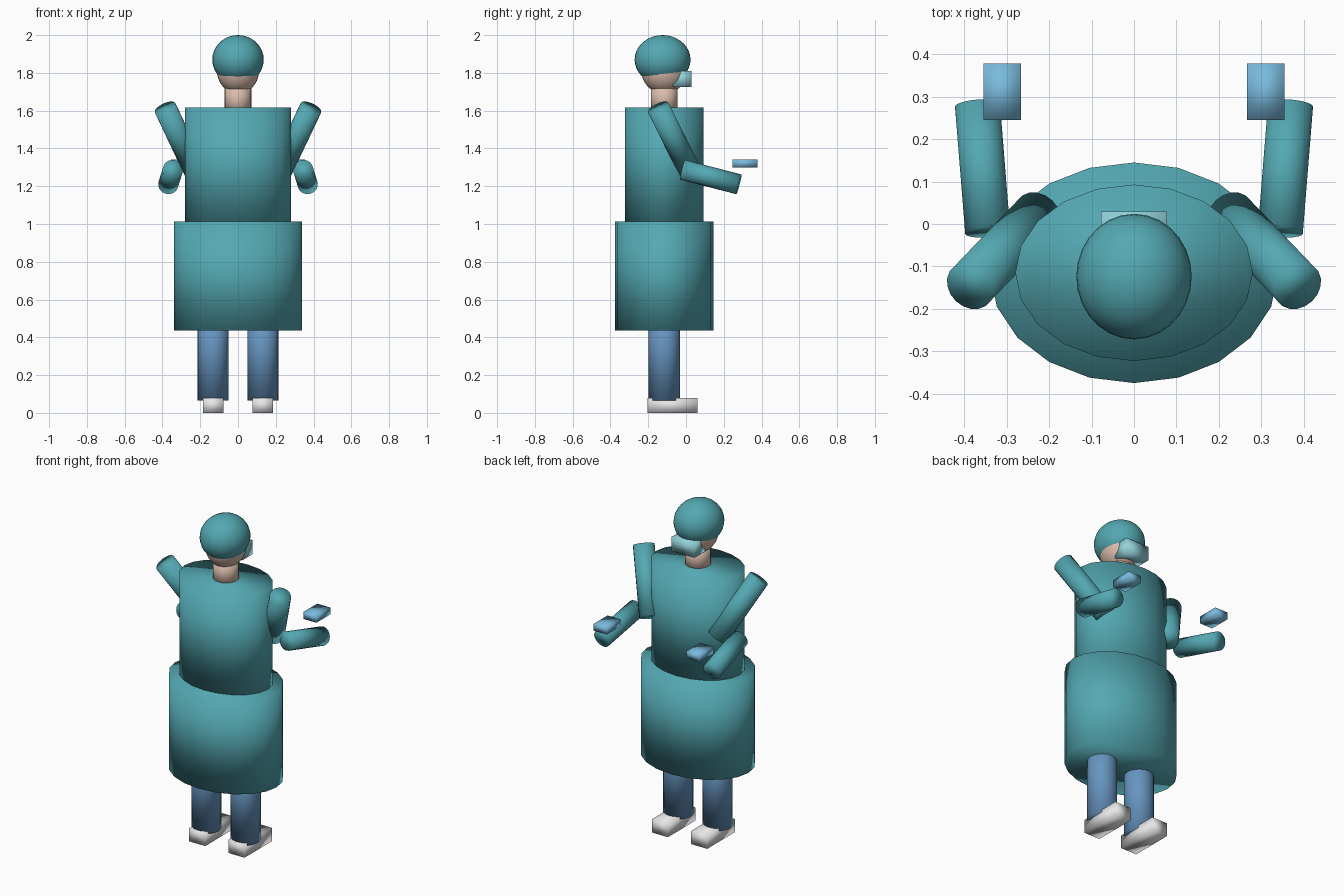
import bpy
import bmesh
from mathutils import Vector, Matrix

if "Cube" in bpy.data.objects:
    bpy.data.objects.remove(bpy.data.objects["Cube"])


def material(name, rgb):
    m = bpy.data.materials.new(name)
    m.diffuse_color = (*rgb, 1)
    m.use_nodes = True
    m.node_tree.nodes["Principled BSDF"].inputs["Base Color"].default_value = m.diffuse_color
    return m


TEAL = material("teal cloth", (0.088, 0.39, 0.445))
SKIN = material("skin", (0.70, 0.50, 0.41))
MASK = material("pale blue mask", (0.29, 0.64, 0.70))
GLOVE = material("glove blue", (0.19, 0.49, 0.72))
DENIM = material("trouser blue", (0.135, 0.30, 0.53))
WHITE = material("white shoe", (0.80, 0.80, 0.80))


def finish(name, bm, mat, matrix):
    """Turn a bmesh into a fully smooth-shaded object."""
    bm.transform(matrix)
    for f in bm.faces:
        f.smooth = True
    me = bpy.data.meshes.new(name)
    bm.to_mesh(me)
    bm.free()
    me.materials.append(mat)
    ob = bpy.data.objects.new(name, me)
    bpy.context.collection.objects.link(ob)
    return ob


def placed(centre, size):
    return Matrix.Translation(centre) @ Matrix.Diagonal((*size, 1))


def box(name, lo, hi, mat):
    lo, hi = Vector(lo), Vector(hi)
    bm = bmesh.new()
    bmesh.ops.create_cube(bm, size=1)
    return finish(name, bm, mat, placed((lo + hi) / 2, hi - lo))


def ball(name, centre, radii, mat):
    bm = bmesh.new()
    bmesh.ops.create_uvsphere(bm, u_segments=28, v_segments=18, radius=1)
    return finish(name, bm, mat, placed(centre, radii))


def cylinder(segments):
    bm = bmesh.new()
    bmesh.ops.create_cone(bm, cap_ends=True, segments=segments,
                          radius1=1, radius2=1, depth=1)
    return bm


def column(name, x, y, rx, ry, z0, z1, mat, segments=20):
    return finish(name, cylinder(segments), mat,
                  placed((x, y, (z0 + z1) / 2), (rx, ry, z1 - z0)))


def tube(name, a, b, r, mat, segments=18):
    a, b = Vector(a), Vector(b)
    turn = (b - a).to_track_quat('Z', 'Y').to_matrix().to_4x4()
    return finish(name, cylinder(segments), mat,
                  Matrix.Translation((a + b) / 2) @ turn
                  @ Matrix.Diagonal((r, r, (b - a).length, 1)))


BODY_Y = -0.115

# Gown: skirt and torso
column("gown_skirt", 0, BODY_Y, 0.34, 0.26, 0.435, 1.013, TEAL)
column("gown_torso", 0, BODY_Y, 0.28, 0.208, 1.0, 1.617, TEAL)

# Neck, head, cap and face mask
column("neck", 0, BODY_Y, 0.071, 0.071, 1.58, 1.74, SKIN)
ball("head", (0, BODY_Y, 1.815), (0.112, 0.122, 0.125), SKIN)
ball("surgical_cap", (0, -0.124, 1.87), (0.136, 0.148, 0.13), TEAL)
box("face_mask", (-0.078, -0.07, 1.725), (0.078, 0.03, 1.81), MASK)

for side, s in (("left", -1), ("right", 1)):
    # Legs and shoes
    column(side + "_leg", s * 0.132, BODY_Y, 0.083, 0.083, 0.065, 0.6, DENIM)
    box(side + "_shoe", (s * 0.132 - 0.054, -0.203, 0),
        (s * 0.132 + 0.054, 0.062, 0.08), WHITE)
    # Sleeves and gloves
    tube(side + "_upper_sleeve", (s * 0.386, -0.146, 1.615),
         (s * 0.227, 0.02, 1.28), 0.06, TEAL)
    tube(side + "_lower_sleeve", (s * 0.345, -0.018, 1.287),
         (s * 0.369, 0.28, 1.21), 0.054, TEAL)
    box(side + "_glove", (s * 0.311 - 0.044, 0.245, 1.3),
        (s * 0.311 + 0.044, 0.378, 1.342), GLOVE)
